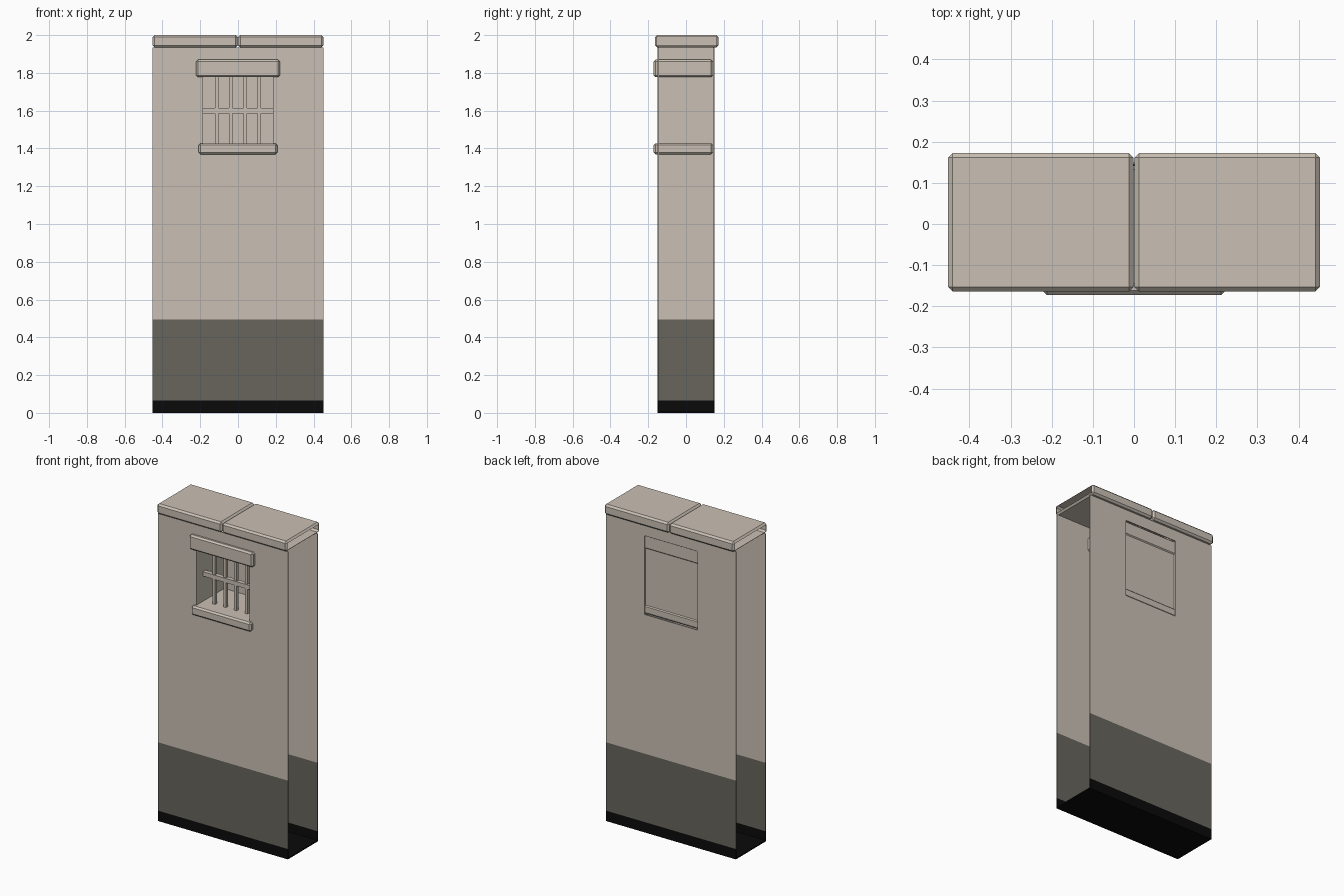
import bpy, bmesh
from mathutils import Vector

old = bpy.data.objects.get("Cube")
if old:
    bpy.data.objects.remove(old)


def material(name, rgb):
    m = bpy.data.materials.new(name)
    m.use_nodes = True
    m.diffuse_color = (*rgb, 1)
    bsdf = next(n for n in m.node_tree.nodes if n.type == 'BSDF_PRINCIPLED')
    bsdf.inputs["Base Color"].default_value = (*rgb, 1)
    return m


PLASTER = material("beige_plaster", (0.59, 0.53, 0.46))
PAINT = material("dark_grey_paint", (0.137, 0.13, 0.108))
SKIRT = material("black_skirting", (0.003, 0.003, 0.003))

HALF_W, HALF_D = 0.452, 0.15
OPEN_X, OPEN_LOW, OPEN_HIGH = 0.185, 1.37, 1.865
SKIRT_TOP, PAINT_TOP, WALL_TOP = 0.065, 0.495, 1.934
SHEET = 0.006


def make_object(name, bm, mats):
    mesh = bpy.data.meshes.new(name)
    bm.to_mesh(mesh)
    bm.free()
    obj = bpy.data.objects.new(name, mesh)
    bpy.context.collection.objects.link(obj)
    for m in mats:
        mesh.materials.append(m)
    return obj


def box(name, low, high, mat, bevel=0.0, open_end=0):
    """Box between two corners, optionally bevelled and open at one x end."""
    low, high = Vector(low), Vector(high)
    bm = bmesh.new()
    bmesh.ops.create_cube(bm, size=1)
    for v in bm.verts:
        v.co = (low + high) / 2 + v.co * (high - low)
    if bevel:
        bmesh.ops.bevel(bm, geom=bm.edges[:], offset=bevel, segments=1,
                        affect='EDGES', profile=0.5)
    bm.normal_update()
    if open_end:
        ends = [f for f in bm.faces if f.normal.x * open_end > 0.99]
        bmesh.ops.delete(bm, geom=ends, context='FACES')
    return make_object(name, bm, [mat])


def banded_sheet(name, spans, place, has_window):
    """Thin upright sheet painted in height bands, with an optional opening."""
    rows = [0, SKIRT_TOP, PAINT_TOP, OPEN_LOW, OPEN_HIGH, WALL_TOP]
    bm = bmesh.new()
    grid = [[bm.verts.new(place(s, z)) for s in spans] for z in rows]
    for r in range(len(rows) - 1):
        for c in range(len(spans) - 1):
            if has_window and rows[r] == OPEN_LOW and c == 1:
                continue
            f = bm.faces.new((grid[r][c], grid[r][c + 1],
                              grid[r + 1][c + 1], grid[r + 1][c]))
            f.material_index = min(r, 2)
    obj = make_object(name, bm, [SKIRT, PAINT, PLASTER])
    solid = obj.modifiers.new("thickness", 'SOLIDIFY')
    solid.thickness = SHEET
    solid.offset = 0
    return obj


# Front and back walls, with the ends left open
columns = [-HALF_W, -OPEN_X, OPEN_X, HALF_W]
for name, side in (("front_wall", -1), ("back_wall", 1)):
    y = side * (HALF_D - SHEET / 2)
    banded_sheet(name, columns, lambda s, z, y=y: (s, y, z), True)

# Cross walls that also line the sides of the window
inner = HALF_D - SHEET
for name, side in (("left_cross_wall", 1), ("right_cross_wall", -1)):
    x = side * (OPEN_X + SHEET / 2)
    banded_sheet(name, [-inner, inner], lambda s, z, x=x: (x, s, z), False)

# Floor and window back panel
box("floor", (-HALF_W, -HALF_D, 0), (HALF_W, HALF_D, 0.008), SKIRT)
box("window_back_panel", (-OPEN_X, 0.128, OPEN_LOW), (OPEN_X, 0.136, OPEN_HIGH), PLASTER)

# Window lintel and sill
box("window_lintel", (-0.222, -0.172, 1.777), (0.222, 0.142, 1.87), PLASTER, 0.01)
box("window_sill", (-0.208, -0.172, 1.369), (0.208, 0.142, 1.427), PLASTER, 0.01)

# Window bars
BAR, BAR_Y = 0.009, -0.07
for i in range(4):
    x = (i - 1.5) * 0.075
    box(f"upright_bar_{i + 1}", (x - BAR, BAR_Y - BAR, 1.42),
        (x + BAR, BAR_Y + BAR, 1.785), PLASTER)
box("cross_bar", (-OPEN_X, BAR_Y - 0.014, 1.586), (OPEN_X, BAR_Y + 0.014, 1.613), PLASTER)

# Coping stones, open at the outer ends
for name, side in (("left_coping", 1), ("right_coping", -1)):
    xs = sorted((side * 0.001, side * HALF_W))
    box(name, (xs[0], -0.164, 1.935), (xs[1], 0.172, 2.0), PLASTER, 0.011, side)
